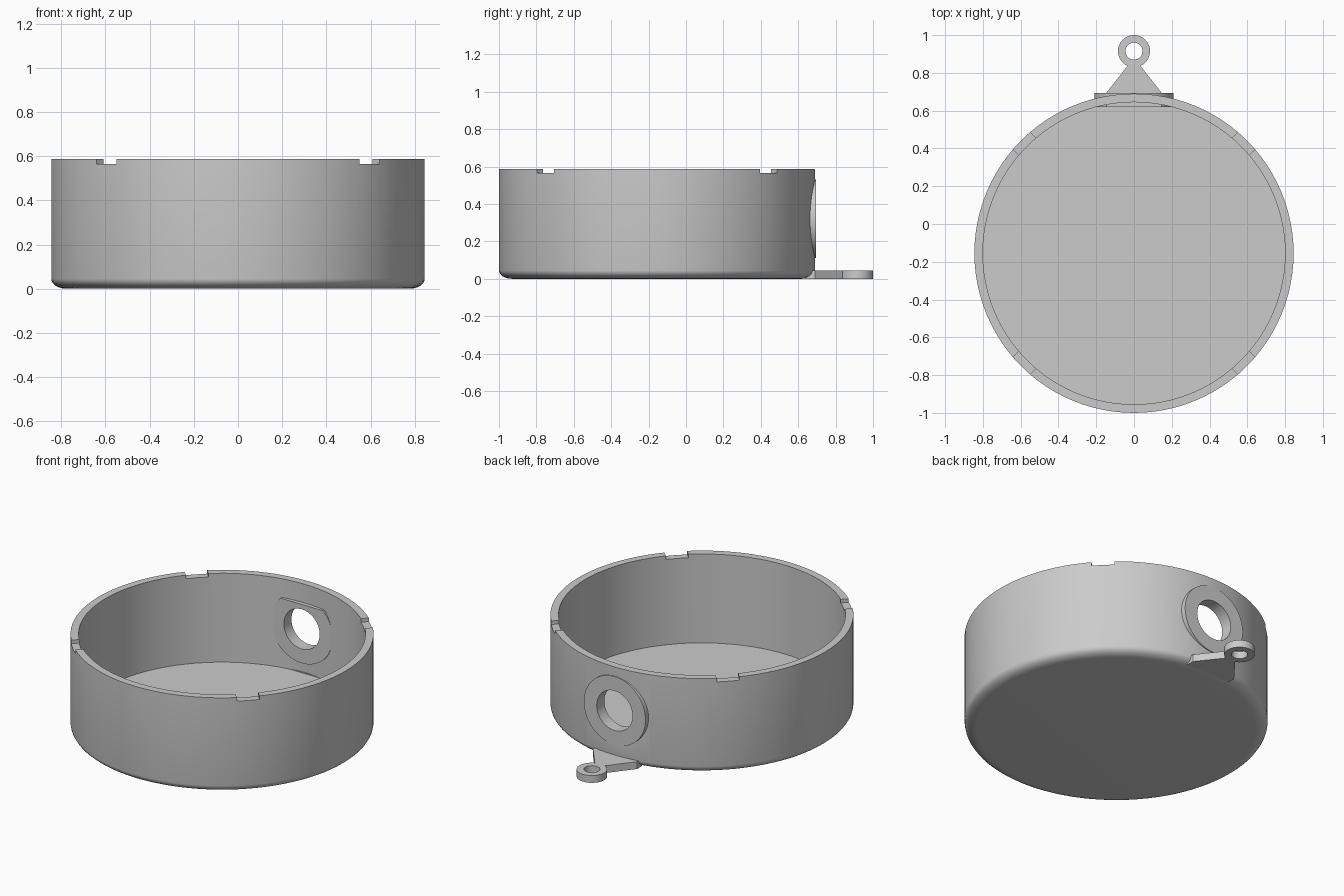
import bpy, bmesh, math
from mathutils import Matrix

cube = bpy.data.objects.get("Cube")
if cube:
    bpy.data.objects.remove(cube, do_unlink=True)

CUP_Y, R_OUT, R_IN, HEIGHT, FLOOR = -0.155, 0.845, 0.80, 0.587, 0.04
PORT_Z, PORT_R, PORT_HOLE = 0.32, 0.21, 0.122
EYE_Y, TAB_H = 0.915, 0.045

grey = bpy.data.materials.new("plain grey")
grey.use_nodes = True
grey.diffuse_color = (0.6, 0.6, 0.6, 1)
grey.node_tree.nodes["Principled BSDF"].inputs["Base Color"].default_value = (0.6, 0.6, 0.6, 1)


def finish(name, bm):
    bmesh.ops.recalc_face_normals(bm, faces=bm.faces[:])
    mesh = bpy.data.meshes.new(name)
    bm.to_mesh(mesh)
    bm.free()
    mesh.materials.append(grey)
    obj = bpy.data.objects.new(name, mesh)
    bpy.context.collection.objects.link(obj)
    return obj


def box(name, size, matrix):
    bm = bmesh.new()
    bmesh.ops.create_cube(bm, size=1, matrix=matrix @ Matrix.Diagonal((*size, 1)))
    return finish(name, bm)


def cylinder(name, radius, depth, matrix, segments=64):
    bm = bmesh.new()
    bmesh.ops.create_cone(bm, cap_ends=True, segments=segments, radius1=radius,
                          radius2=radius, depth=depth, matrix=matrix)
    return finish(name, bm)


def select(obj):
    bpy.ops.object.select_all(action='DESELECT')
    obj.select_set(True)
    bpy.context.view_layer.objects.active = obj


def combine(target, tool, operation):
    select(target)
    mod = target.modifiers.new("combine", 'BOOLEAN')
    mod.operation, mod.solver, mod.object = operation, 'EXACT', tool
    bpy.ops.object.modifier_apply(modifier=mod.name)
    bpy.data.objects.remove(tool, do_unlink=True)


def smooth(obj):
    select(obj)
    bpy.ops.object.shade_smooth_by_angle(angle=math.radians(30))


# Round cup: lathed profile with a rounded lower edge
profile = [(0, 0)]
for i in range(7):
    a = math.pi / 2 * i / 6
    profile.append((R_OUT - 0.07 * (1 - math.sin(a)), 0.045 * (1 - math.cos(a))))
profile += [(R_OUT, HEIGHT), (R_IN, HEIGHT), (R_IN, FLOOR), (0, FLOOR)]
bm = bmesh.new()
verts = [bm.verts.new((r, 0, z)) for r, z in profile]
edges = [bm.edges.new(pair) for pair in zip(verts, verts[1:])]
bmesh.ops.spin(bm, geom=verts + edges, cent=(0, 0, 0), axis=(0, 0, 1),
               angle=math.tau, steps=96)
bmesh.ops.remove_doubles(bm, verts=bm.verts[:], dist=0.0001)
bmesh.ops.translate(bm, verts=bm.verts[:], vec=(0, CUP_Y, 0))
cup = finish("cup", bm)

# Flat port boss through the back wall, its inner top trimmed level
port = Matrix.Translation((0, 0.657, PORT_Z)) @ Matrix.Rotation(math.pi / 2, 4, 'X')
boss = cylinder("port_boss", PORT_R, 0.074, port)
combine(boss, box("trim", (0.6, 0.15, 0.2), Matrix.Translation((0, 0.575, 0.572))), 'DIFFERENCE')
combine(cup, boss, 'UNION')
combine(cup, cylinder("port_hole", PORT_HOLE, 0.4, port), 'DIFFERENCE')

# Four shallow notches in the rim
for i in range(4):
    m = (Matrix.Translation((0, CUP_Y, 0)) @ Matrix.Rotation(math.pi / 4 + i * math.pi / 2, 4, 'Z')
         @ Matrix.Translation((R_OUT, 0, HEIGHT + 0.03)))
    combine(cup, box("notch", (0.3, 0.128, 0.104), m), 'DIFFERENCE')
smooth(cup)

# Hanging tab: tapered plate ending in a ring
bm = bmesh.new()
outline = [(-0.15, 0.64), (0.15, 0.64), (0.15, 0.69), (0.02, 0.855), (-0.02, 0.855), (-0.15, 0.69)]
face = bm.faces.new([bm.verts.new((x, y, 0)) for x, y in outline])
top = bmesh.ops.extrude_face_region(bm, geom=[face])["geom"]
bmesh.ops.translate(bm, vec=(0, 0, TAB_H), verts=[v for v in top if isinstance(v, bmesh.types.BMVert)])
tab = finish("hanging_tab", bm)
eye = Matrix.Translation((0, EYE_Y, TAB_H / 2))
combine(tab, cylinder("eye", 0.085, TAB_H, eye, 48), 'UNION')
combine(tab, cylinder("eye_hole", 0.045, 0.2, eye, 48), 'DIFFERENCE')
smooth(tab)
